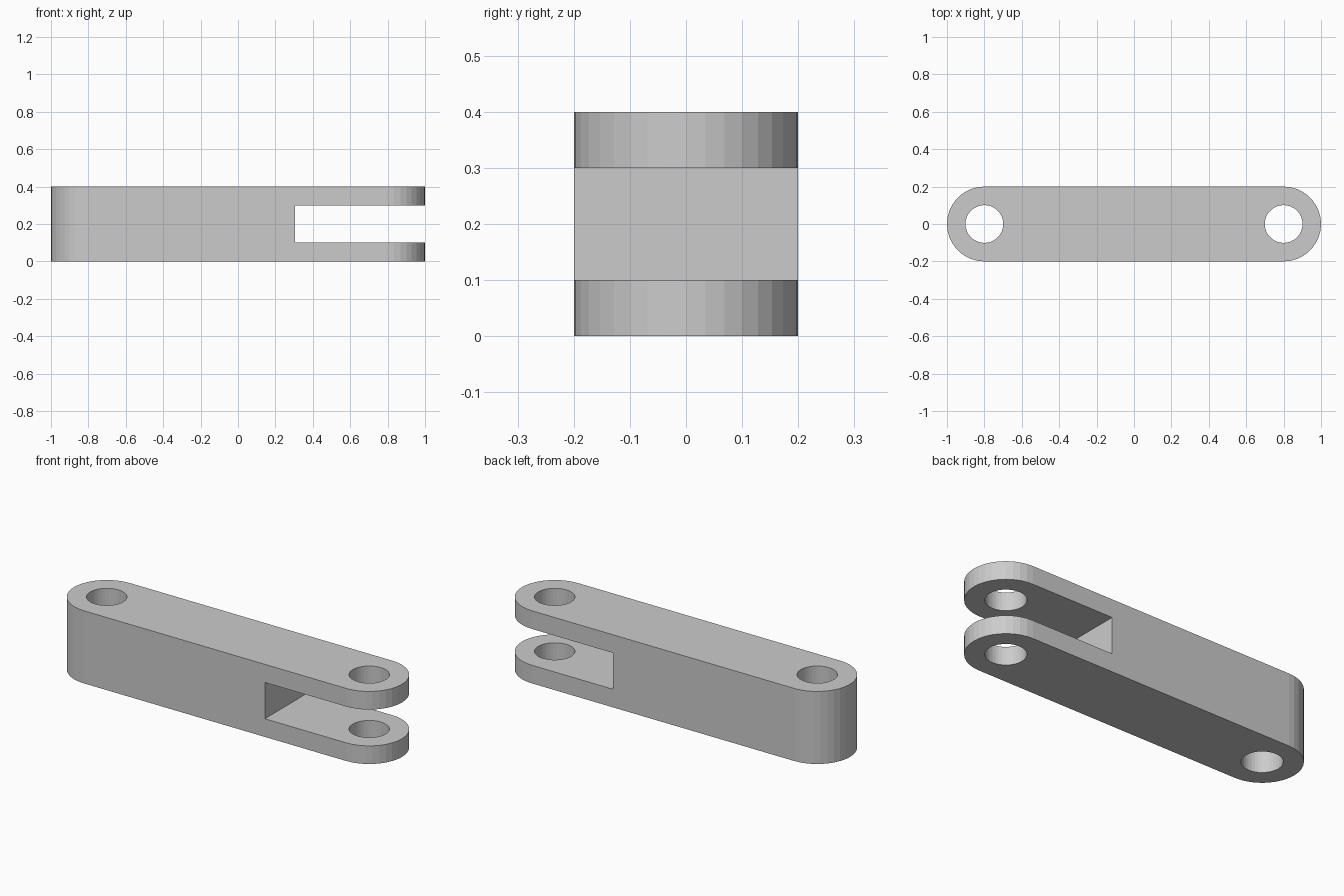
import bpy, bmesh
from math import cos, sin, radians

if "Cube" in bpy.data.objects:
    bpy.data.objects.remove(bpy.data.objects["Cube"])

PIN_X, OUTER_R, HOLE_R, HEIGHT = 0.8, 0.2, 0.101, 0.4


def prism(name, outline, z0, z1):
    """Extrude a flat outline from z0 to z1."""
    bm = bmesh.new()
    face = bm.faces.new([bm.verts.new((x, y, z0)) for x, y in outline])
    top = bmesh.ops.extrude_face_region(bm, geom=[face])["geom"]
    verts = [v for v in top if isinstance(v, bmesh.types.BMVert)]
    bmesh.ops.translate(bm, verts=verts, vec=(0, 0, z1 - z0))
    bmesh.ops.recalc_face_normals(bm, faces=bm.faces)
    mesh = bpy.data.meshes.new(name)
    bm.to_mesh(mesh)
    bm.free()
    obj = bpy.data.objects.new(name, mesh)
    bpy.context.collection.objects.link(obj)
    return obj


def arc(cx, r, start, end):
    return [(cx + r * cos(radians(a)), r * sin(radians(a)))
            for a in range(start, end, 10)]


# Round-ended bar
link = prism("clevis_link",
             arc(PIN_X, OUTER_R, -90, 91) + arc(-PIN_X, OUTER_R, 90, 271),
             0, HEIGHT)

# Pin holes at both ends and the fork slot on the right
cutters = [prism(f"{side}_hole_cutter", arc(x, HOLE_R, 0, 360), -0.1, HEIGHT + 0.1)
           for side, x in (("left", -PIN_X), ("right", PIN_X))]
cutters.append(prism("slot_cutter",
                     [(0.304, -0.3), (1.1, -0.3), (1.1, 0.3), (0.304, 0.3)],
                     0.1, 0.3))

bpy.context.view_layer.objects.active = link
for cutter in cutters:
    cutter.hide_render = True
    mod = link.modifiers.new(cutter.name, 'BOOLEAN')
    mod.operation = 'DIFFERENCE'
    mod.solver = 'EXACT'
    mod.object = cutter
    bpy.ops.object.modifier_apply(modifier=mod.name)
    bpy.data.objects.remove(cutter)
